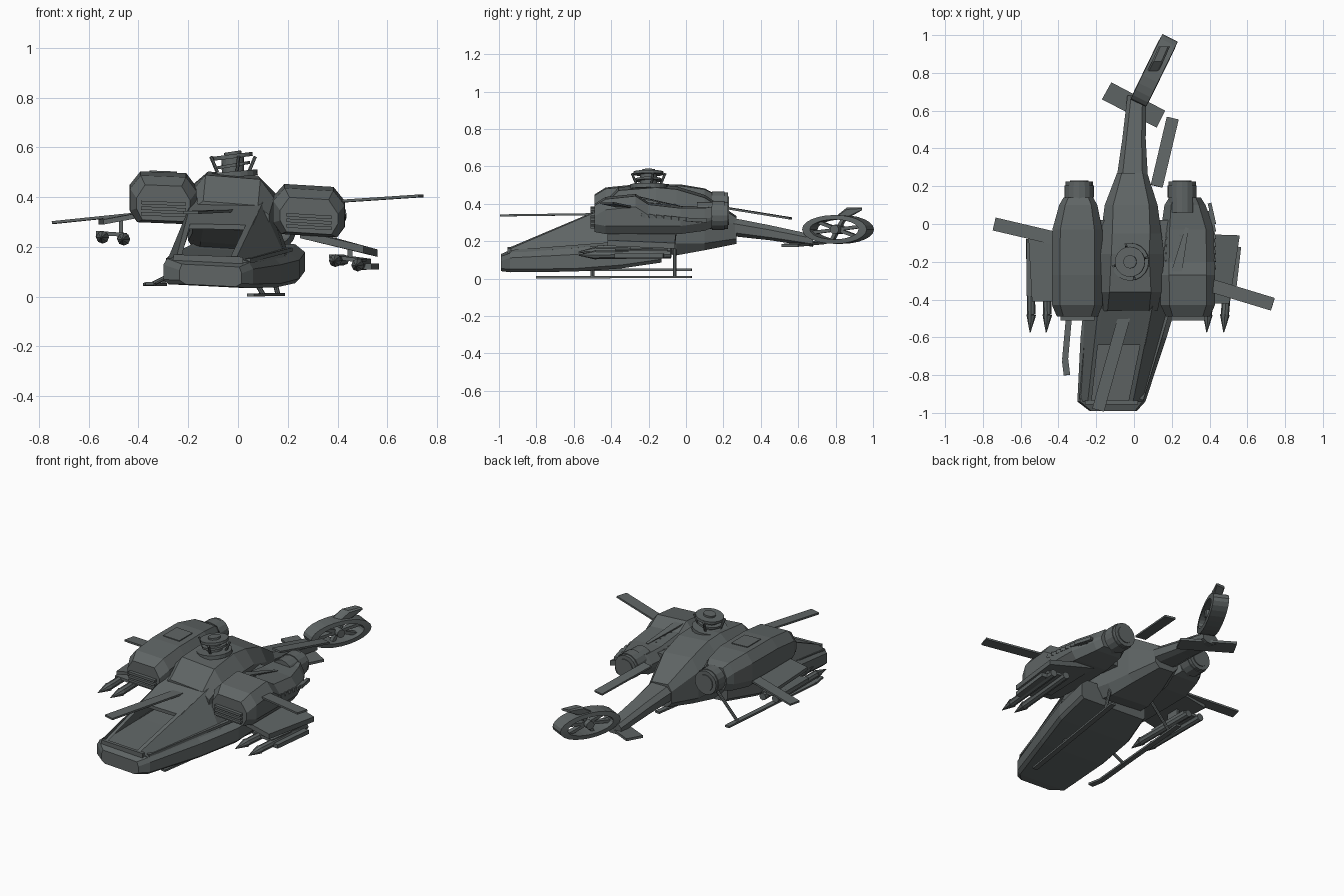
import bpy, bmesh, math
from mathutils import Vector, Matrix

grey = bpy.data.materials.new("dark_grey")
grey.diffuse_color = (0.115, 0.13, 0.13, 1)


def finish(name, bm):
    bmesh.ops.recalc_face_normals(bm, faces=bm.faces)
    me = bpy.data.meshes.new(name)
    bm.to_mesh(me)
    bm.free()
    me.materials.append(grey)
    ob = bpy.data.objects.new(name, me)
    bpy.context.collection.objects.link(ob)
    return ob


def loft(name, sections, roll=0.0):
    """Octagonal sections along y: y, cx, z bottom/low/high/top, half widths bottom/middle/top."""
    bm = bmesh.new()
    rings = []
    for y, cx, zb, zl, zu, zt, wb, wm, wt in sections:
        half = [(wb, zb), (wm, zl), (wm, zu), (wt, zt)]
        pts = half + [(-w, z) for w, z in reversed(half)]
        rings.append([bm.verts.new((cx + w, y, z - w * roll)) for w, z in pts])
    for a, b in zip(rings, rings[1:]):
        for i in range(8):
            j = (i + 1) % 8
            bm.faces.new((a[i], a[j], b[j], b[i]))
    bm.faces.new(rings[0])
    bm.faces.new(rings[-1])
    return finish(name, bm)


def bar(name, a, b, wide, thick, tip=1.0):
    """Flat strip from a to b; tip scales the far end."""
    a, b = Vector(a), Vector(b)
    d = (b - a).normalized()
    side = d.cross(Vector((0, 0, 1))) if abs(d.z) < 0.95 else Vector((1, 0, 0))
    side.normalize()
    up = side.cross(d)
    bm = bmesh.new()
    r = [[bm.verts.new(p + side * u * wide * s / 2 + up * v * thick * s / 2)
          for u, v in ((-1, -1), (1, -1), (1, 1), (-1, 1))] for p, s in ((a, 1), (b, tip))]
    for i in range(4):
        j = (i + 1) % 4
        bm.faces.new((r[0][i], r[0][j], r[1][j], r[1][i]))
    bm.faces.new(r[0])
    bm.faces.new(r[1])
    return finish(name, bm)


def rod(name, a, b, r1, r2=None, n=12):
    a, b = Vector(a), Vector(b)
    d = b - a
    bm = bmesh.new()
    m = Matrix.Translation((a + b) / 2) @ d.to_track_quat('Z', 'Y').to_matrix().to_4x4()
    bmesh.ops.create_cone(bm, cap_ends=True, segments=n, radius1=r1,
                          radius2=r1 if r2 is None else r2, depth=d.length, matrix=m)
    return finish(name, bm)


def slab(name, lower, upper, shift):
    """Panel between two edge chains, thickened by a shift vector."""
    bm = bmesh.new()
    chains = [[bm.verts.new(Vector(p)) for p in c] for c in (lower, upper)]
    for i in range(len(lower) - 1):
        bm.faces.new((chains[0][i], chains[0][i + 1], chains[1][i + 1], chains[1][i]))
    ext = bmesh.ops.extrude_face_region(bm, geom=bm.faces[:], use_keep_orig=True)
    for v in ext["geom"]:
        if isinstance(v, bmesh.types.BMVert):
            v.co += Vector(shift)
    return finish(name, bm)


def plate(name, c, thick):
    """Four-cornered slab extruded downward."""
    return slab(name, [c[0], c[1]], [c[3], c[2]], (0, 0, -thick))


# nose tub
loft("nose_tub", [
    (-0.99, -0.11, 0.045, 0.06, 0.10, 0.125, 0.10, 0.125, 0.115),
    (-0.94, -0.12, 0.042, 0.06, 0.12, 0.145, 0.16, 0.18, 0.165),
    (-0.60, -0.055, 0.048, 0.065, 0.14, 0.165, 0.21, 0.228, 0.20),
    (-0.35, -0.005, 0.066, 0.085, 0.16, 0.185, 0.235, 0.252, 0.21),
    (-0.13, 0.04, 0.097, 0.115, 0.19, 0.22, 0.215, 0.23, 0.19)], 0.05)

# open canopy: side walls, sloping roof, rails
slab("canopy_right_wall", [(0.05, -0.94, 0.135), (0.19, -0.45, 0.16), (0.20, -0.28, 0.18)],
     [(-0.005, -0.94, 0.16), (0.095, -0.45, 0.37), (0.12, -0.28, 0.41)], (-0.025, 0, 0))
slab("canopy_left_wall", [(-0.285, -0.94, 0.145), (-0.26, -0.45, 0.17), (-0.24, -0.28, 0.19)],
     [(-0.245, -0.94, 0.168), (-0.19, -0.45, 0.375), (-0.16, -0.28, 0.42)], (0.02, 0, 0))
slab("canopy_roof", [(-0.205, -0.64, 0.293), (-0.185, -0.45, 0.375), (-0.15, -0.40, 0.41)],
     [(0.06, -0.64, 0.288), (0.095, -0.45, 0.37), (0.11, -0.40, 0.40)], (0, 0, -0.02))
for s in (-1, 1):
    bar("side_ledge", (-0.12 + s * 0.16, -0.93, 0.145), (-0.01 + s * 0.22, -0.36, 0.19), 0.02, 0.016)
bar("nose_sill", (-0.26, -0.945, 0.155), (0.02, -0.945, 0.145), 0.02, 0.03)

# central fuselage and tail boom
loft("fuselage", [
    (-0.46, -0.03, 0.27, 0.29, 0.34, 0.375, 0.11, 0.155, 0.11),
    (-0.36, -0.02, 0.21, 0.24, 0.41, 0.48, 0.13, 0.165, 0.11),
    (-0.16, -0.02, 0.15, 0.21, 0.42, 0.495, 0.14, 0.18, 0.10),
    (-0.05, -0.015, 0.135, 0.20, 0.41, 0.485, 0.13, 0.16, 0.10),
    (0.10, -0.015, 0.16, 0.20, 0.36, 0.44, 0.10, 0.14, 0.095),
    (0.27, -0.01, 0.19, 0.22, 0.29, 0.33, 0.05, 0.08, 0.055)], 0.08)
loft("tail_boom", [
    (0.22, -0.01, 0.23, 0.25, 0.30, 0.33, 0.05, 0.085, 0.055),
    (0.45, 0.0, 0.205, 0.22, 0.26, 0.285, 0.035, 0.062, 0.04),
    (0.68, 0.015, 0.17, 0.185, 0.215, 0.235, 0.025, 0.05, 0.03)])
plate("tailplane", [(-0.12, 0.75, 0.20), (-0.17, 0.66, 0.20), (0.12, 0.51, 0.185), (0.165, 0.60, 0.185)], 0.015)

# oval ducted tail rotor, built upright then placed and yawed
place = Matrix.Translation((0.107, 0.813, 0.263)) @ Matrix.Rotation(-math.radians(26), 4, 'Z')
bm = bmesh.new()
N = 24
profile = [(0.192, 0.077, -0.045), (0.192, 0.077, 0.045), (0.145, 0.053, 0.048), (0.145, 0.053, -0.048)]
duct = [[bm.verts.new(place @ Vector((x, ry * math.cos(t), rz * math.sin(t)))) for ry, rz, x in profile]
        for t in (2 * math.pi * k / N for k in range(N))]
for k in range(N):
    p, q = duct[k], duct[(k + 1) % N]
    for i in range(4):
        j = (i + 1) % 4
        bm.faces.new((p[i], p[j], q[j], q[i]))
finish("tail_duct", bm)
rod("tail_hub", place @ Vector((-0.045, 0, 0)), place @ Vector((0.045, 0, 0)), 0.025)
for k in range(6):
    t = math.pi * k / 3 + 0.3
    bar("tail_blade", place @ Vector((0, 0, 0)),
        place @ Vector((0, 0.155 * math.cos(t), 0.058 * math.sin(t))), 0.03, 0.018)
loft("tail_fin", [(0.81, 0.10, 0.32, 0.325, 0.335, 0.34, 0.025, 0.03, 0.02),
                  (0.86, 0.125, 0.32, 0.33, 0.37, 0.38, 0.025, 0.03, 0.02),
                  (0.94, 0.16, 0.365, 0.368, 0.375, 0.38, 0.025, 0.03, 0.02)])


# engine pods with nozzles and intake grilles; sag lowers the rear of the worn pod
def pod(side, cx, nx, z0, z1, w, roll, sag):
    h = z1 - z0
    rows = [(-0.49, 0.05, 0.74, 0.80), (-0.43, 0.0, 0.92, 0.99), (-0.27, 0.0, 1.0, 1.0),
            (-0.20, 0.0, 1.0 - sag * 0.7, 1.0), (-0.03, 0.0, 1.0 - sag, 0.98),
            (0.10, 0.08, 0.90 - sag * 0.7, 0.75), (0.14, 0.15, 0.80 - sag * 0.3, 0.58)]
    loft(side + "_engine_pod", [
        (y, cx if y < 0 else (cx + nx) / 2, z0 + h * lo, z0 + h * (lo + 0.22), z0 + h * (hi - 0.27),
         z0 + h * hi, w * k * 0.78, w * k, w * k * 0.68) for y, lo, hi, k in rows], roll)
    zc = z0 + h * 0.46
    rod(side + "_nozzle", (nx, 0.06, zc), (nx, 0.225, zc), 0.072, n=16)
    rod(side + "_nozzle_lip", (nx, 0.14, zc), (nx, 0.205, zc), 0.077, n=16)
    rod(side + "_nozzle_core", (nx, 0.22, zc), (nx, 0.23, zc), 0.05, n=16)
    for i in range(3):
        zz = z0 + h * (0.17 + 0.11 * i)
        bar(side + "_intake_slat", (cx - 0.09, -0.495, zz + 0.09 * roll),
            (cx + 0.09, -0.495, zz - 0.09 * roll), 0.03, 0.014)


pod("left", -0.30, -0.29, 0.295, 0.50, 0.135, 0.04, 0.0)
pod("right", 0.285, 0.255, 0.245, 0.447, 0.145, 0.06, 0.32)
plate("left_pod_hatch", [(-0.355, -0.22, 0.507), (-0.245, -0.22, 0.503), (-0.245, -0.09, 0.503), (-0.355, -0.09, 0.507)], 0.009)
for s, cx, z in ((-1, -0.18, 0.36), (1, 0.14, 0.32)):
    bar("pod_mount", (cx, -0.33, z), (cx, 0.02, z), 0.10, 0.10)
# broken shell ribs and slanted struts over the sunken rear of the right pod
for i in range(7):
    y = -0.24 + 0.04 * i
    bar("right_pod_rib", (0.425, y, 0.34 - 0.004 * i), (0.40, y + 0.11, 0.31), 0.02, 0.02)
    bar("right_inner_rib", (0.17, y, 0.385 - 0.004 * i), (0.25, y + 0.06, 0.40 - 0.006 * i), 0.015, 0.015)
bar("right_shell_strip", (0.22, -0.28, 0.44), (0.28, -0.02, 0.385), 0.06, 0.01, 0.3)

# stub wings and weapons
plate("left_wing", [(-0.38, -0.41, 0.34), (-0.54, -0.41, 0.31), (-0.56, -0.05, 0.31), (-0.38, -0.05, 0.34)], 0.02)
plate("right_wing", [(0.25, -0.42, 0.265), (0.505, -0.42, 0.205), (0.56, -0.06, 0.19), (0.25, -0.05, 0.275)], 0.03)
for side, x0, x1, z, drop in (("left", -0.55, -0.465, 0.242, 0.008), ("right", 0.385, 0.475, 0.148, 0.018)):
    lean = 0.04 if side == "right" else 0.0
    plate(side + "_rack", [(x0 - 0.02, -0.38, z + 0.022), (x1 + 0.02, -0.38, z + 0.022 - drop),
                           (x1 + 0.02 + lean, -0.10, z + 0.022 - drop), (x0 - 0.02 + lean, -0.10, z + 0.022)], 0.016)
    for x, zz in ((x0, z), (x1, z - drop)):
        rod(side + "_missile", (x + lean, -0.08, zz), (x + 0.006, -0.48, zz - 0.003), 0.022, n=8)
        rod(side + "_missile_tip", (x + 0.006, -0.48, zz - 0.003), (x, -0.575, zz - 0.005), 0.026, 0.002, 8)
bar("right_pylon", (0.45, -0.24, 0.15), (0.45, -0.24, 0.20), 0.02, 0.12)
bar("left_pylon", (-0.47, -0.22, 0.25), (-0.47, -0.22, 0.31), 0.015, 0.08)
bar("right_launcher", (0.52, -0.38, 0.122), (0.55, -0.12, 0.122), 0.035, 0.024)

# rotor mast and hub stack
hx, hy = -0.02, -0.20
for r, za, zb in ((0.10, 0.48, 0.503), (0.045, 0.50, 0.565), (0.07, 0.522, 0.534),
                  (0.08, 0.556, 0.572), (0.035, 0.57, 0.583)):
    rod("rotor_hub", (hx, hy, za), (hx - 0.002, hy, zb), r, n=20)
for k in range(4):
    t = math.pi * k / 2 + 0.25
    c, s = math.cos(t), math.sin(t)
    rod("hub_link", (hx + 0.065 * c, hy + 0.065 * s, 0.50), (hx + 0.092 * c, hy + 0.092 * s, 0.563), 0.007, n=6)

# main rotor blades
for a, b, w in (((-0.40, -0.08, 0.333), (-0.74, 0.0, 0.298), 0.07),
                ((0.39, -0.32, 0.382), (0.735, -0.425, 0.405), 0.07),
                ((0.12, 0.20, 0.38), (0.205, 0.56, 0.322), 0.065),
                ((-0.04, -0.45, 0.345), (-0.19, -0.985, 0.338), 0.065)):
    bar("rotor_blade", a, b, w, 0.011)

# landing skids and struts
bar("left_skid", (-0.345, -0.50, 0.048), (-0.30, 0.03, 0.048), 0.03, 0.012)
bar("left_skid_front", (-0.345, -0.50, 0.048), (-0.365, -0.72, 0.048), 0.032, 0.012)
bar("left_skid_toe", (-0.365, -0.72, 0.048), (-0.355, -0.80, 0.052), 0.034, 0.012)
bar("right_skid", (0.05, -0.80, 0.007), (0.175, 0.03, 0.009), 0.03, 0.012)
for y, lx, rx in ((-0.50, -0.345, 0.10), (-0.06, -0.308, 0.16)):
    rod("left_strut", (lx, y, 0.05), (-0.17, y, 0.14 if y < -0.3 else 0.20), 0.009, n=8)
    rod("right_strut", (rx, y, 0.01), (rx - 0.04, y, 0.08 if y < -0.3 else 0.17), 0.010, n=8)
